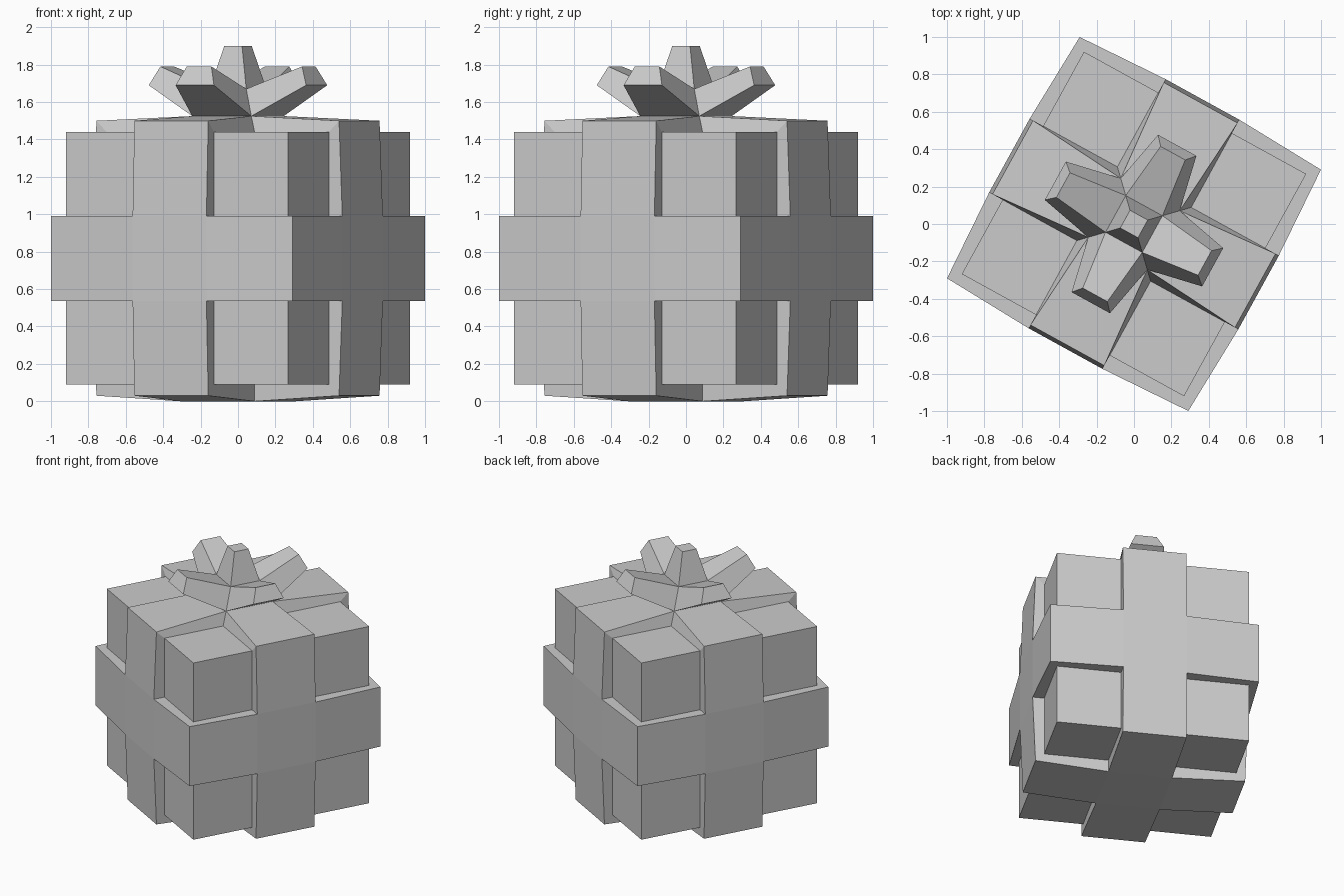
import bpy, bmesh
from math import radians
from mathutils import Matrix, Vector

if "Cube" in bpy.data.objects:
    bpy.data.objects.remove(bpy.data.objects["Cube"])

TURN = Matrix.Rotation(radians(-28.8), 4, 'Z')


def finish(name, bm):
    """Weld, turn the part to the gift's angle and link it."""
    bmesh.ops.remove_doubles(bm, verts=bm.verts, dist=0.0005)
    bmesh.ops.transform(bm, matrix=TURN, verts=bm.verts)
    bmesh.ops.recalc_face_normals(bm, faces=bm.faces)
    me = bpy.data.meshes.new(name)
    bm.to_mesh(me)
    bm.free()
    ob = bpy.data.objects.new(name, me)
    bpy.context.collection.objects.link(ob)
    return ob


def face(bm, pts):
    bm.faces.new([bm.verts.new(p) for p in pts])


def loft(bm, a, b):
    """Closed solid between two loops of equal length."""
    face(bm, a)
    face(bm, b)
    n = len(a)
    for i in range(n):
        j = (i + 1) % n
        face(bm, [a[i], a[j], b[j], b[i]])


def square(h, z):
    return [Vector((x * h, y * h, z)) for x, y in ((-1, -1), (1, -1), (1, 1), (-1, 1))]


def quarter(k):
    return Matrix.Rotation(radians(90 * k), 4, 'Z')


# Box
bm = bmesh.new()
loft(bm, square(0.678, 0.09), square(0.678, 1.44))
finish("box", bm)

# Horizontal band, bulging slightly where the ribbons cross it
bm = bmesh.new()
plan = [quarter(k) @ Vector(p) for k in range(4)
        for p in ((0.736, -0.736, 0), (0.76, -0.225, 0), (0.76, 0.225, 0))]
loft(bm, [p + Vector((0, 0, 0.535)) for p in plan],
     [p + Vector((0, 0, 0.99)) for p in plan])
finish("horizontal_band", bm)

# Crossing ribbons: four arms, each an outer strip with side walls down to the box
OUTER = [(0.18, 0.18, 1.525), (0.225, 0.74, 1.50), (0.225, 0.76, 0.99),
         (0.225, 0.76, 0.535), (0.225, 0.74, 0.03), (0.225, 0.225, 0)]
INNER = [(0.225, 0.225, 1.44), (0.225, 0.678, 1.44), (0.225, 0.678, 0.99),
         (0.225, 0.678, 0.535), (0.225, 0.678, 0.09), (0.225, 0.225, 0.09)]
bm = bmesh.new()
for k in range(4):
    m = quarter(k)

    def side(pts, s):
        return [m @ Vector((s * x, y, z)) for x, y, z in pts]
    ol, orr, il, ir = side(OUTER, -1), side(OUTER, 1), side(INNER, -1), side(INNER, 1)
    for i in range(5):
        if i == 2:  # covered by the horizontal band
            continue
        face(bm, [ol[i], ol[i + 1], orr[i + 1], orr[i]])
        face(bm, [ol[i], ol[i + 1], il[i + 1], il[i]])
        face(bm, [orr[i], orr[i + 1], ir[i + 1], ir[i]])
    face(bm, [ol[0], orr[0], (0, 0, 1.525)])
    face(bm, [ol[5], orr[5], (0, 0, 0)])
finish("crossing_ribbons", bm)

# Bow loops
for k in range(4):
    bm = bmesh.new()
    m = quarter(k)
    root = [(-0.18, 0.18, 1.525), (0.18, 0.18, 1.525), (0.112, 0.112, 1.67), (-0.112, 0.112, 1.67)]
    tip = [(-0.117, 0.48, 1.69), (0.117, 0.48, 1.69), (0.075, 0.432, 1.79), (-0.075, 0.432, 1.79)]
    loft(bm, [m @ Vector(p) for p in root], [m @ Vector(p) for p in tip])
    finish(f"bow_loop_{k + 1}", bm)

# Bow centre and knot
bm = bmesh.new()
loft(bm, square(0.18, 1.525), square(0.112, 1.67))
finish("bow_centre", bm)
bm = bmesh.new()
loft(bm, square(0.112, 1.67), square(0.054, 1.90))
finish("bow_knot", bm)
